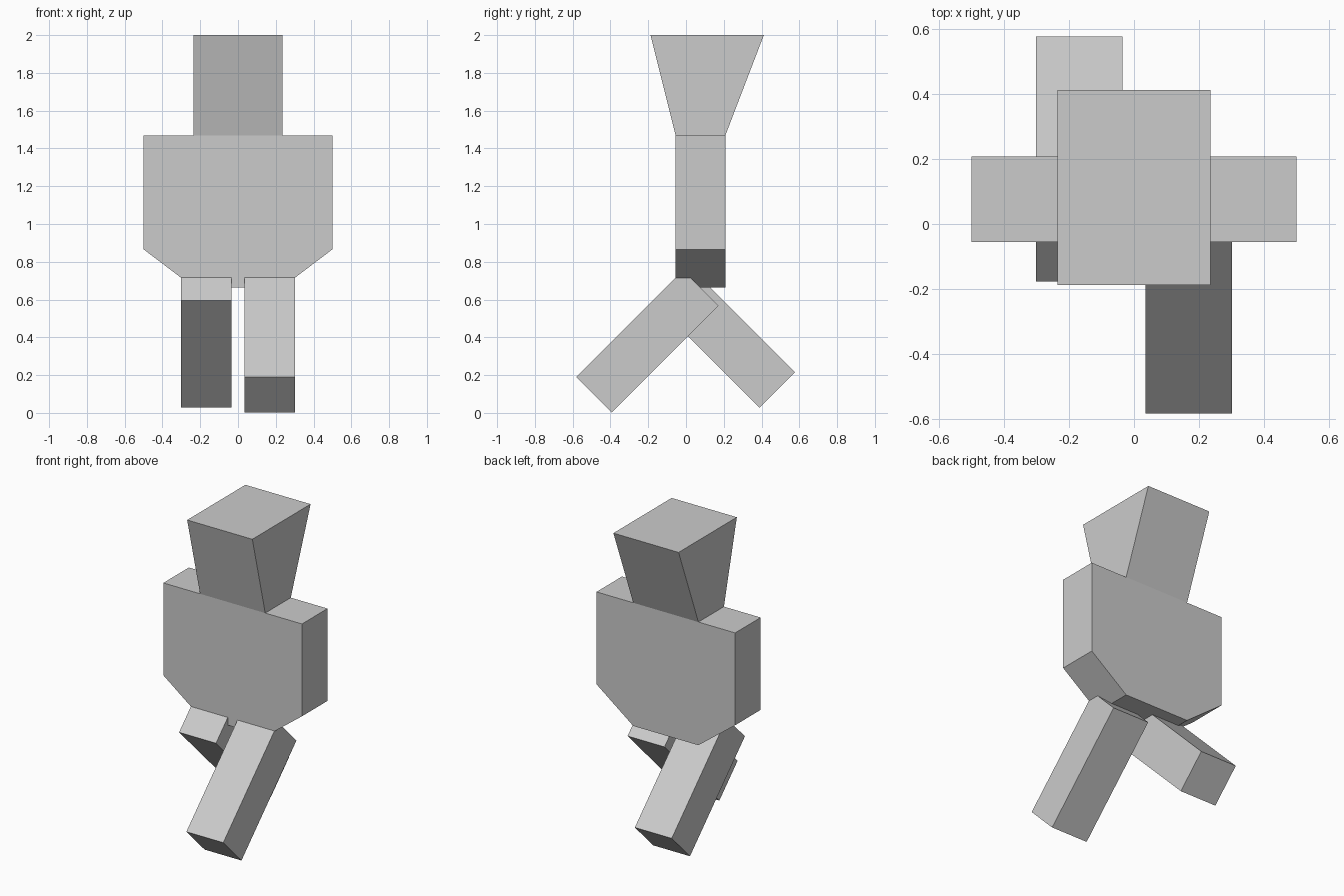
import bpy
import bmesh
import math

cube = bpy.data.objects.get("Cube")
if cube:
    bpy.data.objects.remove(cube, do_unlink=True)

grey = bpy.data.materials.new("plain grey")
grey.use_nodes = True
grey.diffuse_color = (0.6, 0.6, 0.6, 1)
grey.node_tree.nodes["Principled BSDF"].inputs["Base Color"].default_value = (0.6, 0.6, 0.6, 1)


def prism(name, outline, direction):
    """Extrude a flat outline along a direction into a closed solid."""
    bm = bmesh.new()
    face = bm.faces.new([bm.verts.new(p) for p in outline])
    result = bmesh.ops.extrude_face_region(bm, geom=[face], use_keep_orig=True)
    moved = [g for g in result["geom"] if isinstance(g, bmesh.types.BMVert)]
    bmesh.ops.translate(bm, verts=moved, vec=direction)
    bmesh.ops.recalc_face_normals(bm, faces=bm.faces)
    mesh = bpy.data.meshes.new(name)
    bm.to_mesh(mesh)
    bm.free()
    mesh.materials.append(grey)
    obj = bpy.data.objects.new(name, mesh)
    bpy.context.collection.objects.link(obj)
    return obj


back, front = 0.208, -0.055
shoulder, head_half = 1.468, 0.235

# Torso: slab with tapered hips
half = [(head_half, 0.665), (0.5, 0.866), (0.5, shoulder)]
profile = half + [(-x, z) for x, z in reversed(half)]
prism("torso", [(x, front, z) for x, z in profile], (0, back - front, 0))

# Head: wedge that flares front and back towards the top
side = [(front, shoulder), (back, shoulder), (0.412, 2), (-0.188, 2)]
prism("head", [(-head_half, y, z) for y, z in side], (2 * head_half, 0, 0))

# Legs: square bars in a striding pose
for name, x, y, z, angle in (("left_leg", 0.168, -0.205, 0.379, -45),
                             ("right_leg", -0.168, 0.2, 0.405, 45)):
    bpy.ops.mesh.primitive_cube_add(size=1, location=(x, y, z),
                                    rotation=(math.radians(angle), 0, 0))
    leg = bpy.context.object
    leg.name = name
    leg.scale = (0.266, 0.266, 0.8)
    leg.data.materials.append(grey)
